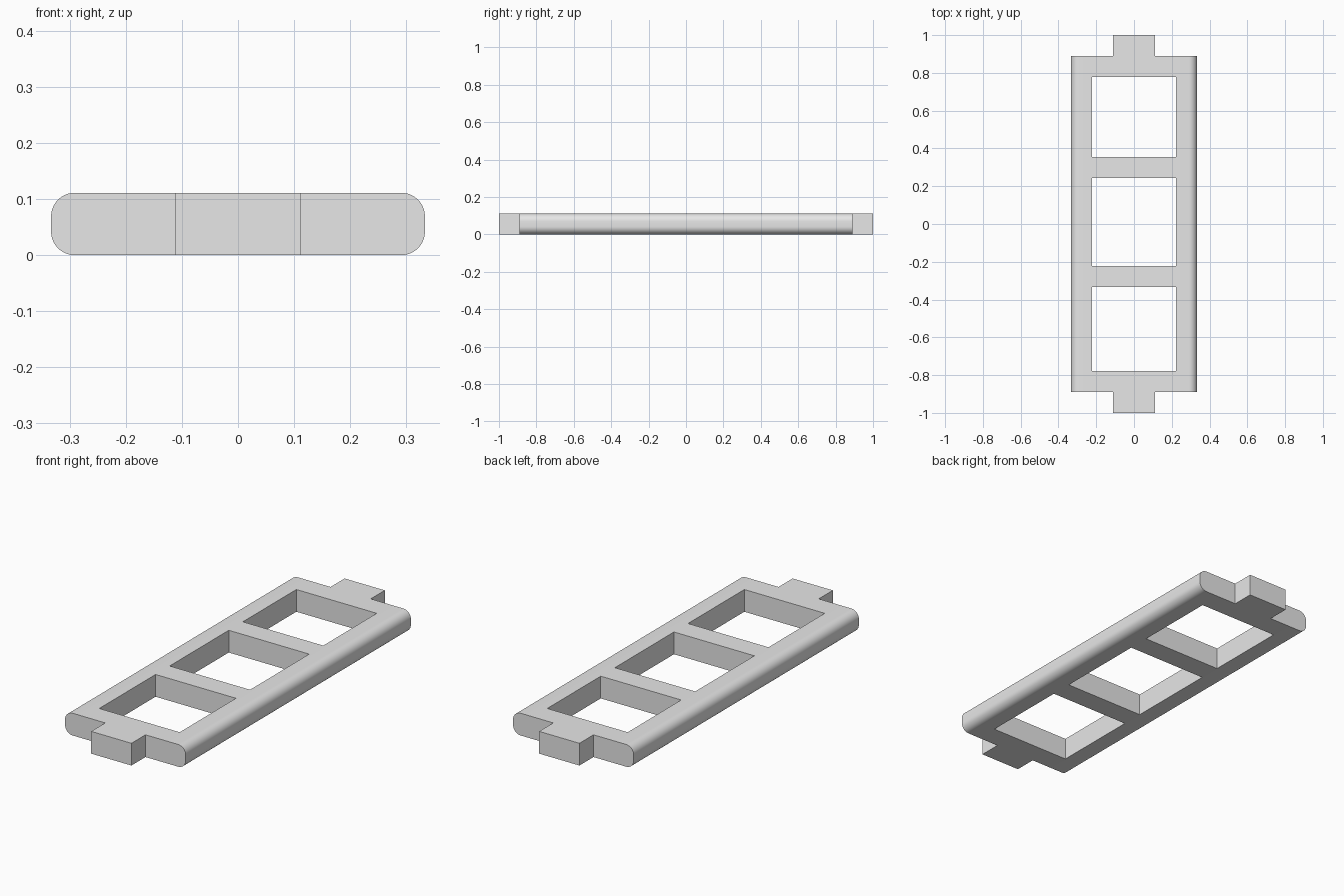
import bpy, bmesh

cube = bpy.data.objects.get("Cube")
if cube:
    bpy.data.objects.remove(cube, do_unlink=True)

U = 1 / 9                      # bar thickness
XS = [-3, -2, -1, 1, 2, 3]
YS = [-9, -8, -7, -3, -2, 2.2, 3.2, 7, 8, 9]
WINDOW_ROWS = (2, 4, 6)        # rows left open between the rails
EDGE_RADIUS = 0.042


def is_solid(col, row):
    if row in (0, len(YS) - 2):            # end tabs
        return col == 2
    return col in (0, 4) or row not in WINDOW_ROWS


# Flat plan of the ladder frame
bm = bmesh.new()
grid = {}


def corner(i, j):
    if (i, j) not in grid:
        grid[i, j] = bm.verts.new((XS[i] * U, YS[j] * U, 0))
    return grid[i, j]


for i in range(len(XS) - 1):
    for j in range(len(YS) - 1):
        if is_solid(i, j):
            bm.faces.new([corner(i, j), corner(i + 1, j),
                          corner(i + 1, j + 1), corner(i, j + 1)])

# Thickness
top = bmesh.ops.extrude_face_region(bm, geom=bm.faces[:])["geom"]
bmesh.ops.translate(bm, vec=(0, 0, U),
                    verts=[g for g in top if isinstance(g, bmesh.types.BMVert)])
bmesh.ops.recalc_face_normals(bm, faces=bm.faces[:])

# Rounded long outer edges
side = max(XS) * U
long_edges = [e for e in bm.edges
              if all(abs(abs(v.co.x) - side) < 1e-4 for v in e.verts)
              and abs(e.verts[0].co.y - e.verts[1].co.y) > 1e-4]
bmesh.ops.bevel(bm, geom=long_edges, offset=EDGE_RADIUS, segments=10,
                profile=0.5, affect='EDGES')
bmesh.ops.recalc_face_normals(bm, faces=bm.faces[:])

mesh = bpy.data.meshes.new("ladder_frame")
bm.to_mesh(mesh)
bm.free()
frame = bpy.data.objects.new("ladder_frame", mesh)
bpy.context.collection.objects.link(frame)

# Plain grey material
grey = bpy.data.materials.new("light_grey")
grey.use_nodes = True
colour = (0.8, 0.8, 0.8, 1)
grey.diffuse_color = colour
for node in grey.node_tree.nodes:
    if node.type == 'BSDF_PRINCIPLED':
        node.inputs["Base Color"].default_value = colour
mesh.materials.append(grey)

# Smooth rounds, crisp corners
bpy.ops.object.select_all(action='DESELECT')
frame.select_set(True)
bpy.context.view_layer.objects.active = frame
bpy.ops.object.shade_smooth_by_angle(angle=0.5)
